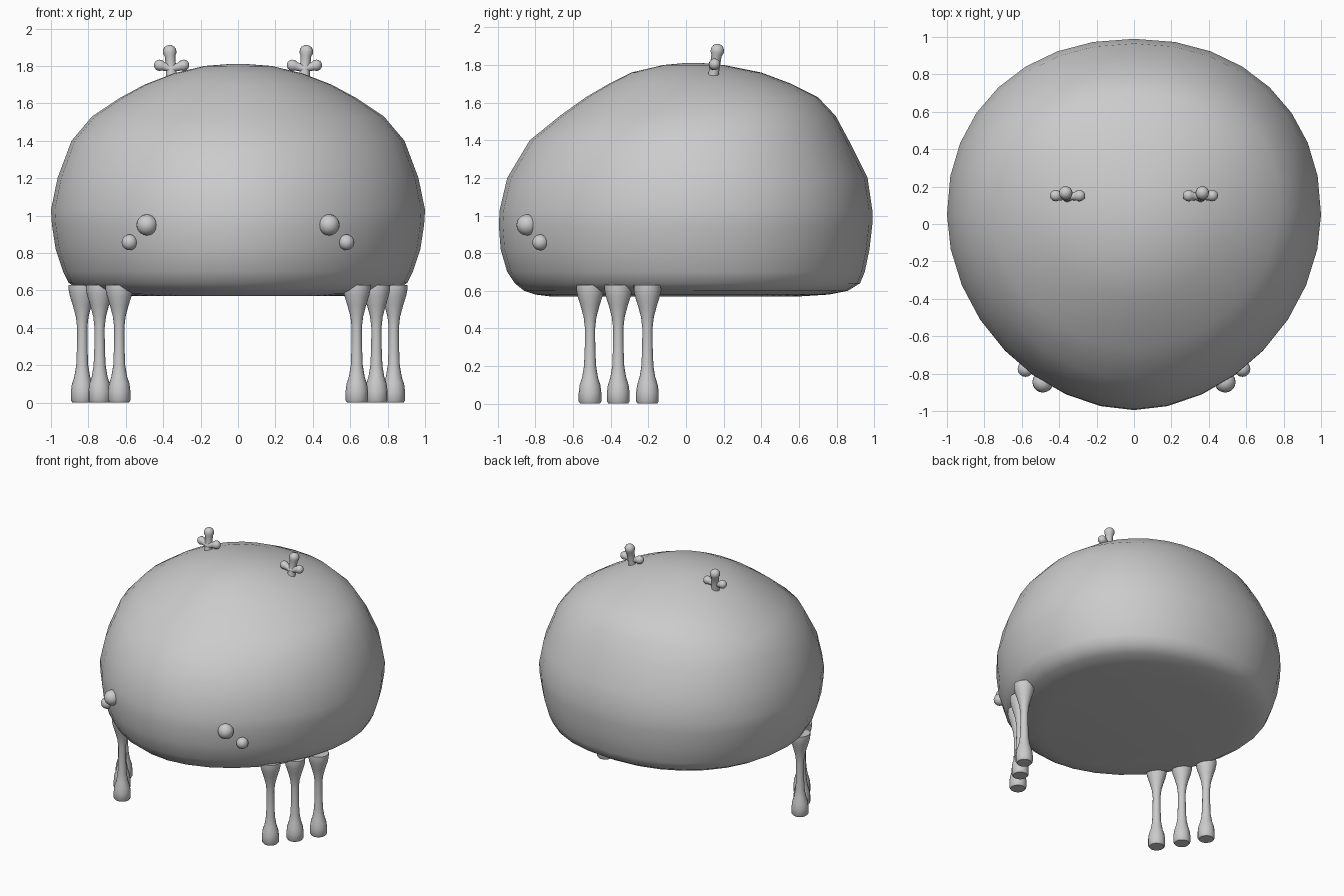
import bpy, bmesh, math
from mathutils import Vector, Matrix

if "Cube" in bpy.data.objects:
    bpy.data.objects.remove(bpy.data.objects["Cube"])

grey = bpy.data.materials.new("plain grey")
grey.diffuse_color = (0.6, 0.6, 0.6, 1)
grey.use_nodes = True
grey.node_tree.nodes["Principled BSDF"].inputs["Base Color"].default_value = grey.diffuse_color


def finish(bm, name, sharp=50):
    bmesh.ops.recalc_face_normals(bm, faces=bm.faces[:])
    me = bpy.data.meshes.new(name)
    bm.to_mesh(me)
    bm.free()
    me.materials.append(grey)
    ob = bpy.data.objects.new(name, me)
    bpy.context.collection.objects.link(ob)
    bpy.ops.object.select_all(action='DESELECT')
    ob.select_set(True)
    bpy.context.view_layer.objects.active = ob
    bpy.ops.object.shade_smooth_by_angle(angle=math.radians(sharp))
    return ob


def skin(bm, rings):
    """Bridge a list of equally sized vertex rings and cap both ends."""
    n = len(rings[0])
    for a, b in zip(rings, rings[1:]):
        for i in range(n):
            j = (i + 1) % n
            bm.faces.new((a[i], a[j], b[j], b[i]))
    bm.faces.new(rings[0][::-1])
    bm.faces.new(rings[-1])


def lathe(bm, profile, matrix, segs=16):
    """Revolve (radius, height) points round local z."""
    rings = []
    for r, h in profile:
        rings.append([bm.verts.new(matrix @ Vector((
            r * math.cos(math.tau * i / segs), r * math.sin(math.tau * i / segs), h)))
            for i in range(segs)])
    skin(bm, rings)


def lobe(bm, start, end, neck, bulb, flat=1.0):
    """Thin stalk with a rounded bulb at its end."""
    start, end = Vector(start), Vector(end)
    d = end - start
    m = (Matrix.Translation(start) @ d.to_track_quat('Z', 'Y').to_matrix().to_4x4())
    length = d.length
    prof = [(neck * 1.15, 0), (neck, (length - 2 * bulb) * 0.6)]
    for deg in (-40, -10, 20, 45, 65, 82):
        a = math.radians(deg)
        prof.append((bulb * math.cos(a), length - bulb + bulb * math.sin(a)))
    lathe(bm, prof, m, 14)


# Body: stacked rings (height, half width, front y, back y), squarer at the back
rows = [(.57, .55, -.72, .60), (.58, .74, -.80, .76), (.60, .84, -.86, .86),
        (.64, .905, -.91, .925), (.70, .935, -.95, .95), (.82, .975, -.985, .975),
        (.95, .995, -.995, .99), (1.03, 1.0, -.99, .99), (1.2, .965, -.95, .965),
        (1.4, .89, -.83, .865), (1.53, .78, -.67, .795), (1.63, .63, -.53, .70),
        (1.70, .50, -.41, .56), (1.76, .345, -.29, .40), (1.80, .18, -.12, .20),
        (1.81, .05, -.01, .09)]
bm = bmesh.new()
rings = []
for z, hx, yf, yb in rows:
    cy = (yf + yb) / 2 + 0.05 * hx
    ring = []
    for i in range(32):
        a = math.tau * i / 32
        c, s = math.cos(a), math.sin(a)
        p = 2 / (2.15 if s > 0 else 1.9)
        ry = yb - cy if s > 0 else cy - yf
        ring.append(bm.verts.new((math.copysign(abs(c) ** p, c) * hx,
                                  cy + math.copysign(abs(s) ** p, s) * ry, z)))
    rings.append(ring)
skin(bm, rings)
finish(bm, "body", 70)

# Legs: three on each side, flared at the hip with a rounded foot
leg = [(.052, 0), (.060, .012), (.060, .06), (.055, .10), (.042, .14), (.032, .20),
       (.028, .30), (.027, .40), (.034, .46), (.050, .52), (.066, .57), (.073, .605), (.073, .63)]
for side, word in ((-1, "left"), (1, "right")):
    for k, (x, y) in enumerate(((.635, -.51), (.74, -.36), (.833, -.205))):
        bm = bmesh.new()
        lathe(bm, leg, Matrix.Translation((side * x, y, 0)))
        finish(bm, f"{word}_leg_{k + 1}")

    # Eyes: one large and one small ball, half sunk in the body
    for name, x, y, z, r in (("large", .487, -.845, .95, .056), ("small", .58, -.775, .857, .042)):
        bm = bmesh.new()
        bmesh.ops.create_uvsphere(bm, u_segments=20, v_segments=12, radius=r,
                                  matrix=Matrix.Translation((side * x, y, z)))
        finish(bm, f"{word}_{name}_eye")

    # Horns: upright lobe with two short side lobes
    bm = bmesh.new()
    lobe(bm, (side * .352, .14, 1.71), (side * .368, .172, 1.912), .027, .037)
    lobe(bm, (side * .355, .145, 1.785), (side * .448, .155, 1.812), .020, .031)
    lobe(bm, (side * .355, .145, 1.785), (side * .262, .155, 1.812), .020, .031)
    finish(bm, f"{word}_horn")
